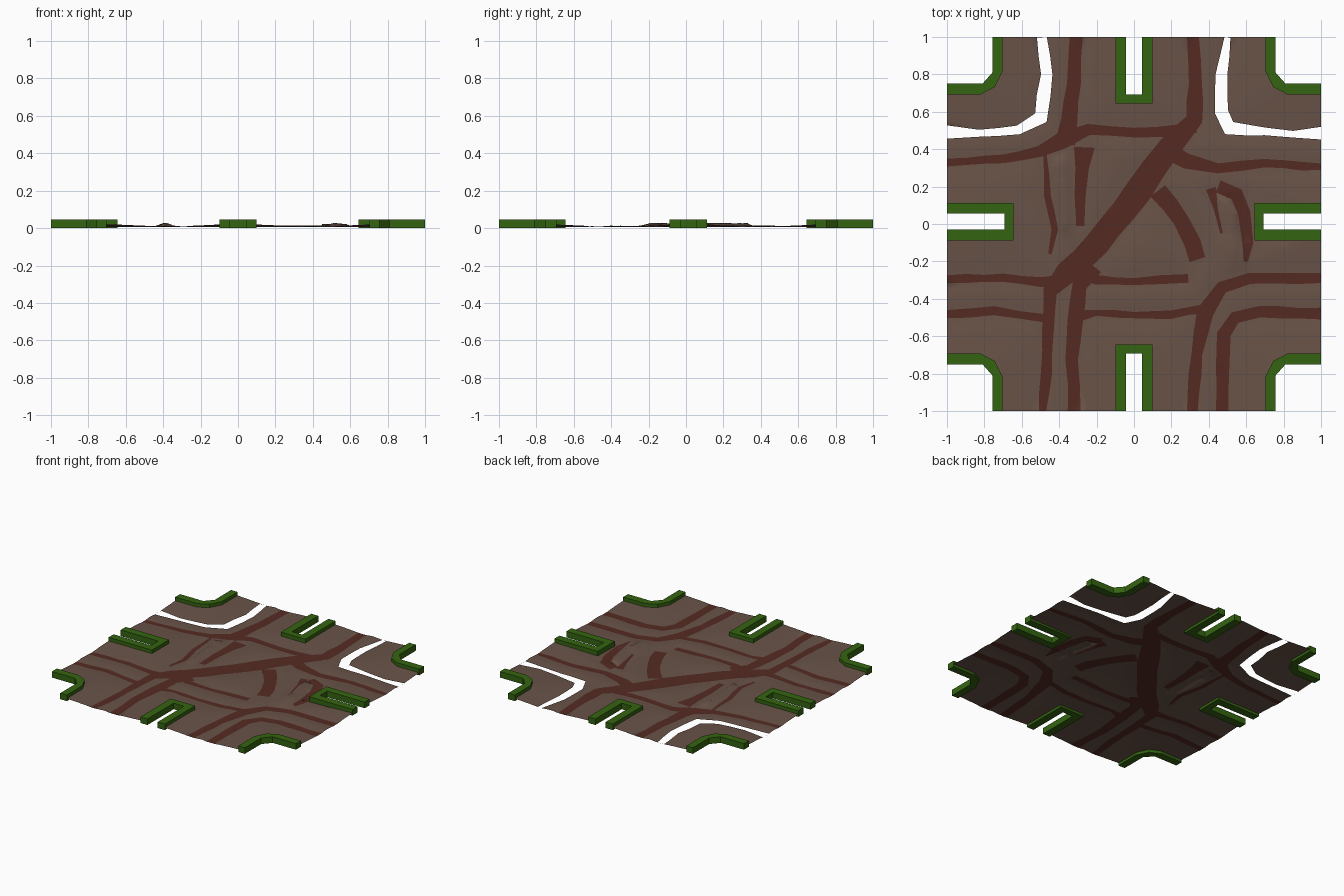
import bpy, bmesh, math, random
from mathutils import Vector
from mathutils.geometry import delaunay_2d_cdt, intersect_point_line

if "Cube" in bpy.data.objects:
    bpy.data.objects.remove(bpy.data.objects["Cube"])

random.seed(4)


def material(name, rgb):
    m = bpy.data.materials.new(name)
    m.diffuse_color = (*rgb, 1)
    m.use_nodes = True
    m.node_tree.nodes["Principled BSDF"].inputs["Base Color"].default_value = m.diffuse_color
    return m


DIRT = material("brown dirt", (0.141, 0.087, 0.065))
RUT = material("dark red rut", (0.089, 0.024, 0.016))
GRASS = material("grass green", (0.034, 0.127, 0.005))


def add_object(name, bm, mats):
    me = bpy.data.meshes.new(name)
    bm.to_mesh(me)
    bm.free()
    for m in mats:
        me.materials.append(m)
    ob = bpy.data.objects.new(name, me)
    bpy.context.collection.objects.link(ob)
    return ob


# ---- green kerbs: extruded flat profiles ----
def kerb(name, pts, z0=0.0, z1=0.045):
    bm = bmesh.new()
    f = bm.faces.new([bm.verts.new((x, y, z0)) for x, y in pts])
    top = bmesh.ops.extrude_face_region(bm, geom=[f])["geom"]
    bmesh.ops.translate(bm, vec=(0, 0, z1 - z0),
                        verts=[v for v in top if isinstance(v, bmesh.types.BMVert)])
    bmesh.ops.recalc_face_normals(bm, faces=bm.faces)
    add_object(name, bm, [GRASS])


OUTER = [(1, 0.693), (0.82, 0.693), (0.745, 0.732), (0.703, 0.815), (0.703, 1)]
INNER = [(0.757, 1), (0.757, 0.81), (0.81, 0.75), (1, 0.75)]
U_OUT = [(-0.1, 1), (-0.1, 0.645), (0.1, 0.645), (0.1, 1)]
U_IN = [(0.042, 1), (0.042, 0.693), (-0.042, 0.693), (-0.042, 1)]
holes = []          # ground areas cut away under the kerbs
for sx, sy, side in ((1, 1, "back_right"), (-1, 1, "back_left"),
                     (1, -1, "front_right"), (-1, -1, "front_left")):
    kerb("corner_kerb_" + side, [(x * sx, y * sy) for x, y in OUTER + INNER])
    holes.append([(x * sx, y * sy) for x, y in OUTER + [(1, 1)]])
for i, side in enumerate(("back", "left", "front", "right")):
    c, s = round(math.cos(i * math.pi / 2)), round(math.sin(i * math.pi / 2))
    off = 0.013 if i % 2 else 0
    turn = lambda pts: [(c * x - s * y, s * x + c * y + off) for x, y in pts]
    kerb("slot_kerb_" + side, turn(U_OUT + U_IN))
    holes.append(turn(U_OUT))

# ---- ruts and gaps as ribbons of (x, y, width) ----
coords, faces, kinds, segments = [], [], [], []


def clamp(p):
    return Vector((max(-1, min(1, p[0])), max(-1, min(1, p[1]))))


def add_face(pts, kind):
    area = sum(a[0] * b[1] - b[0] * a[1] for a, b in zip(pts, pts[1:] + pts[:1]))
    pts = pts if area > 0 else pts[::-1]
    n = len(coords)
    coords.extend(clamp(p) for p in pts)
    faces.append(list(range(n, n + len(pts))))
    kinds.append(kind)


def ribbon(kind, *pts):
    path = []
    for a, b in zip(pts, pts[1:]):
        a, b = Vector(a), Vector(b)
        n = max(1, round((b - a).length / 0.12))
        path += [a.lerp(b, k / n) for k in range(n)]
    path.append(Vector(pts[-1]))
    rails = []
    for i, p in enumerate(path):
        d = (path[min(i + 1, len(path) - 1)] - path[max(i - 1, 0)]).to_2d().normalized()
        nrm = Vector((-d.y, d.x))
        rails.append([p.to_2d() + nrm * s * (p.z / 2 + random.uniform(-0.005, 0.005))
                      for s in (1, -1)])
    for i in range(len(path) - 1):
        add_face([rails[i][0], rails[i][1], rails[i + 1][1], rails[i + 1][0]], kind)
        segments.append((path[i], path[i + 1]))


# diagonal main rut, running from back right to front left
ribbon("rut", (.315, 1, .07), (.33, .75, .075), (.32, .56, .09), (.19, .41, .13),
       (.02, .17, .14), (-.2, -.11, .13), (-.36, -.26, .12), (-.45, -.36, .08),
       (-.46, -.56, .055), (-.47, -.8, .055), (-.49, -1, .04))
# back left vertical rut and the back cross rut
ribbon("rut", (-.31, 1, .07), (-.325, .75, .075), (-.345, .55, .09), (-.37, .43, .11))
ribbon("rut", (-1, .325, .04), (-.7, .35, .045), (-.5, .385, .06), (-.38, .45, .1),
       (-.24, .505, .055), (0, .49, .055), (.25, .5, .06), (.32, .53, .08))
ribbon("rut", (.17, .4, .1), (.28, .335, .075), (.45, .3, .05), (.7, .325, .05), (1, .305, .04))
# left ruts
ribbon("rut", (-1, -.295, .05), (-.7, -.29, .04), (-.5, -.31, .06), (-.4, -.31, .07))
ribbon("rut", (-.3, -.26, .06), (-.2, -.295, .05), (0, -.31, .035), (.29, -.29, .05))
ribbon("rut", (-1, -.48, .05), (-.75, -.465, .045), (-.47, -.505, .05))
ribbon("rut", (-.3, -.49, .06), (-.2, -.475, .04), (0, -.49, .03), (.2, -.485, .04),
       (.38, -.45, .05))
ribbon("rut", (-.21, -.23, .08), (-.29, -.33, .08), (-.315, -.51, .08), (-.33, -.73, .065),
       (-.32, -1, .06))
# front right curved pair
ribbon("rut", (.315, -1, .06), (.335, -.7, .065), (.38, -.47, .085), (.47, -.34, .075),
       (.62, -.295, .06), (1, -.29, .05))
ribbon("rut", (.475, -1, .065), (.475, -.75, .065), (.48, -.59, .075), (.54, -.5, .075),
       (.67, -.47, .06), (1, -.48, .06))
# short side ruts
ribbon("rut", (.13, .18, .1), (.25, .02, .085), (.31, -.1, .09), (.34, -.19, .09))
ribbon("rut", (-.27, .41, .11), (-.275, .3, .075), (-.29, .15, .055), (-.285, -.01, .04))
ribbon("rut", (-.48, .37, .02), (-.46, .15, .035), (-.42, -.03, .035), (-.45, -.16, .025))
ribbon("rut", (.45, .2, .07), (.55, .16, .07), (.585, .06, .07), (.61, -.1, .06), (.6, -.2, .02))
ribbon("rut", (.41, .19, .06), (.44, .08, .02), (.47, -.05, .012))
# open gaps behind the crossing
ribbon("gap", (-1, .49, .065), (-.83, .485, .035), (-.62, .505, .045), (-.5, .57, .075),
       (-.465, .8, .065), (-.49, 1, .055))
ribbon("gap", (.5, 1, .04), (.465, .8, .06), (.465, .6, .075), (.51, .515, .075),
       (.7, .495, .045), (.85, .48, .045), (1, .485, .06))
for h in holes:
    add_face(h, "gap")


# ---- ground height: low in the ruts, rising away from them, with small ridges ----
def line_dist(p, a, b):
    q, t = intersect_point_line(p, a.to_2d(), b.to_2d())
    t = max(0, min(1, t))
    m = a.lerp(b, t)
    return (p - m.to_2d()).length, m.z / 2


RIDGES = [((.45, .13), (.53, -.19)), ((.5, .14), (.58, -.2)), ((-.4, .33), (-.37, -.03))]
RIDGES = [(Vector((*a, 0)), Vector((*b, 0))) for a, b in RIDGES]


def height(p):
    d = 1.0
    for a, b in segments:
        r, w = line_dist(p, a, b)
        d = min(d, max(0, r - w))
    t = min(1, d / 0.06)
    z = 0.007 + 0.006 * t * t * (3 - 2 * t) + 0.05 * max(0, min(0.25, d - 0.07))
    for a, b in RIDGES:
        z += 0.014 * max(0, 1 - line_dist(p, a, b)[0] / 0.03)
    return z


# ---- ground sheet: ruts are cut in as faces, gaps removed ----
STEP = 0.05
n = round(2 / STEP)
coords += [Vector((-1 + i * STEP, -1 + j * STEP)) for i in range(n + 1) for j in range(n + 1)]
for a, b in RIDGES:
    coords += [a.lerp(b, k / 8).to_2d() for k in range(9)]
verts, _, tris, _, _, origin = delaunay_2d_cdt(coords, [], faces, 0, 1e-4)
bm = bmesh.new()
bv = [bm.verts.new((v.x, v.y, height(v))) for v in verts]
for tri, src in zip(tris, origin):
    found = {kinds[k] for k in src}
    if "gap" in found:
        continue
    f = bm.faces.new([bv[k] for k in tri])
    f.material_index = 1 if "rut" in found else 0
    f.smooth = True
    f.normal_update()
    if f.normal.z < 0:
        f.normal_flip()
bmesh.ops.delete(bm, geom=[v for v in bm.verts if not v.link_faces], context="VERTS")
add_object("dirt_ground", bm, [DIRT, RUT])
